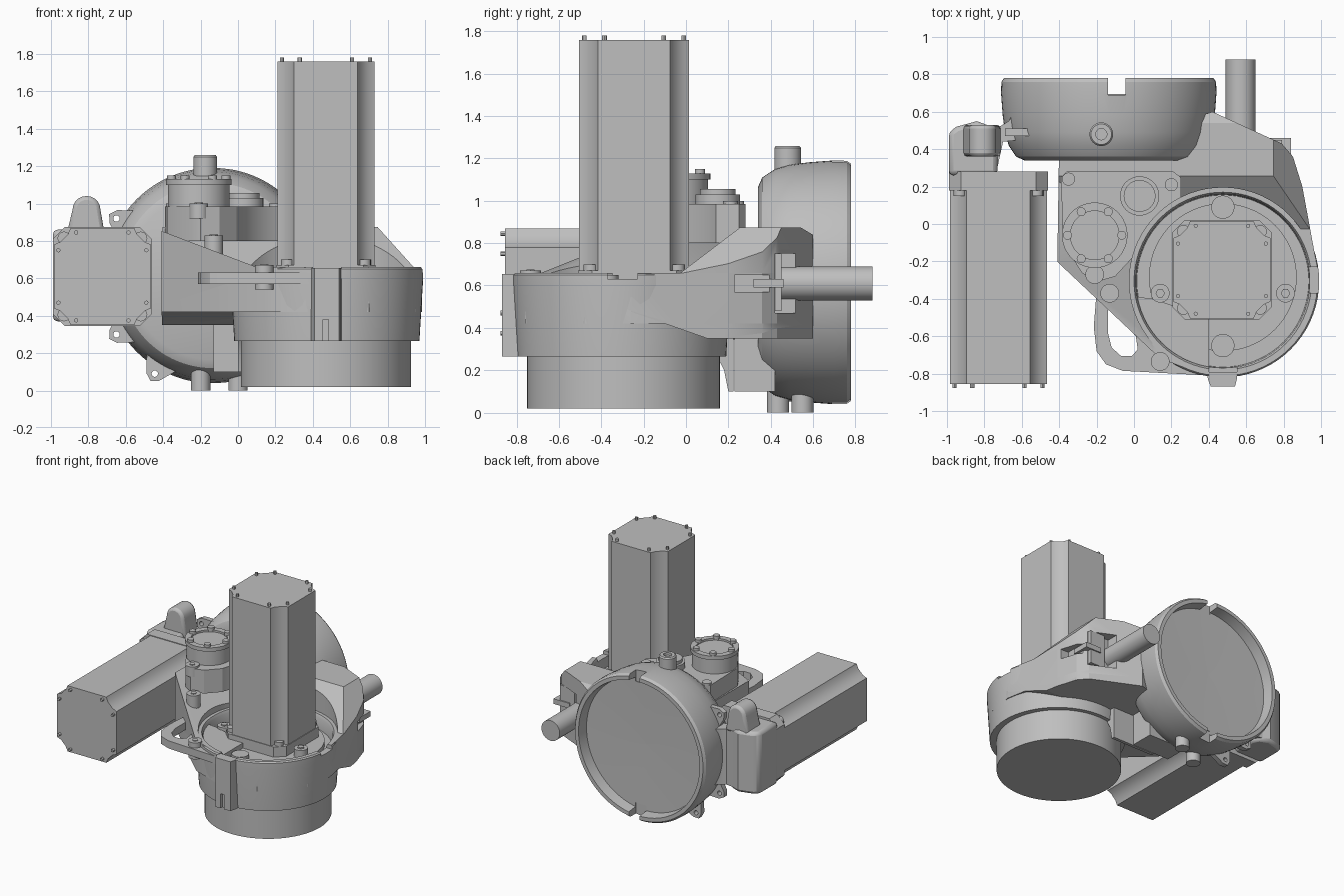
import bpy, bmesh, math
from mathutils import Vector, Matrix

old = bpy.data.objects.get("Cube")
if old:
    bpy.data.objects.remove(old, do_unlink=True)

grey = bpy.data.materials.new("machine_grey")
grey.use_nodes = True
colour = (0.52, 0.52, 0.52, 1)
grey.diffuse_color = colour
grey.node_tree.nodes["Principled BSDF"].inputs["Base Color"].default_value = colour

parts = []
AXES = {"z": lambda a, b, h: (a, b, h),
        "y": lambda a, b, h: (a, h, b),
        "x": lambda a, b, h: (h, a, b)}


def finish(name, bm):
    bmesh.ops.recalc_face_normals(bm, faces=bm.faces)
    mesh = bpy.data.meshes.new(name)
    bm.to_mesh(mesh)
    bm.free()
    mesh.materials.append(grey)
    obj = bpy.data.objects.new(name, mesh)
    bpy.context.collection.objects.link(obj)
    parts.append(obj)
    return obj


def prism(name, points, low, high, axis="z", trims=()):
    """Extruded outline; each trim plane (point, outward normal) slices it."""
    bm = bmesh.new()
    put = AXES[axis]
    face = bm.faces.new([bm.verts.new(put(a, b, low)) for a, b in points])
    new = bmesh.ops.extrude_face_region(bm, geom=[face])["geom"]
    bmesh.ops.translate(bm, vec=Vector(put(0, 0, high - low)),
                        verts=[v for v in new if isinstance(v, bmesh.types.BMVert)])
    for point, normal in trims:
        bmesh.ops.bisect_plane(bm, geom=bm.verts[:] + bm.edges[:] + bm.faces[:],
                               plane_co=point, plane_no=normal, clear_outer=True)
        bmesh.ops.holes_fill(bm, edges=[e for e in bm.edges if e.is_boundary])
    return finish(name, bm)


def circle(a, b, r, n=32):
    return [(a + r * math.cos(2 * math.pi * i / n), b + r * math.sin(2 * math.pi * i / n))
            for i in range(n)]


def cyl(name, a, b, r, low, high, axis="z", n=32):
    return prism(name, circle(a, b, r, n), low, high, axis)


def box(name, x, y, z):
    return prism(name, [(x[0], y[0]), (x[1], y[0]), (x[1], y[1]), (x[0], y[1])], *z)


def lathe(name, profile, a, b, axis, n=72):
    """Closed solid from (radius, height) pairs."""
    bm = bmesh.new()
    put = AXES[axis]
    rings = [[bm.verts.new(put(p, q, h)) for p, q in circle(a, b, r, n)] for r, h in profile]
    for low, high in zip(rings, rings[1:]):
        for i in range(n):
            j = (i + 1) % n
            bm.faces.new((low[i], low[j], high[j], high[i]))
    bm.faces.new(rings[0])
    bm.faces.new(rings[-1])
    return finish(name, bm)


def combine(obj, *others, operation="DIFFERENCE"):
    for c in others:
        mod = obj.modifiers.new("combine", "BOOLEAN")
        mod.operation, mod.solver, mod.object = operation, "EXACT", c
        bpy.context.view_layer.objects.active = obj
        bpy.ops.object.modifier_apply(modifier=mod.name)


def discard(*cutters):
    for c in cutters:
        parts.remove(c)
        bpy.data.objects.remove(c, do_unlink=True)


def bevel(obj, width):
    mod = obj.modifiers.new("bevel", "BEVEL")
    mod.width, mod.segments, mod.limit_method = width, 2, "ANGLE"
    mod.angle_limit = math.radians(40)


CX, CY = 0.475, -0.305   # turntable axis
DX, DZ = -0.135, 0.615   # rear disc axis

# Turntable drum and the ring housing with its open bowl
cyl("base_drum", 0.47, -0.295, 0.455, 0.02, 0.3, n=72)
ring = lathe("ring_housing", [(0.495, 0.265), (0.515, 0.6), (0.515, 0.65), (0.507, 0.66),
                              (0.475, 0.66), (0.465, 0.64), (0.46, 0.55)], CX, CY, "z")
notches = [box("notch_cutter", (0.4, 0.55), (-0.95, -0.7), (0.63, 0.8)),
           box("notch_cutter", (0.85, 1.1), (-0.37, -0.23), (0.63, 0.8))]
combine(ring, *notches)
cyl("bowl_disc", CX, CY + 0.02, 0.395, 0.5, 0.59, n=72)
for y in (0.09, -0.65):
    cyl("bowl_port", CX, y, 0.062, 0.55, 0.62)
for x in (0.14, 0.81):
    cyl("bowl_bolt", x, -0.37, 0.05, 0.55, 0.65)
    cyl("bowl_bolt_head", x, -0.37, 0.025, 0.65, 0.66, n=6)

# Front rib with its slot
rib = prism("front_rib", [(0.39, -0.79), (0.395, -0.83), (0.41, -0.868), (0.54, -0.868),
                          (0.55, -0.83), (0.555, -0.79)], 0.265, 0.655)
slot = box("slot_cutter", (0.455, 0.485), (-0.95, -0.845), (0.2, 0.38))
combine(rib, slot)
discard(slot)

# Arm body: rim-height slab plus left and right wings with sloped tops
outline = [(-0.4, 0.45), (-0.41, -0.2), (-0.37, -0.24), (0.14, -0.72), (0.36, -0.8),
           (0.7, -0.76), (0.95, -0.48), (0.985, -0.26), (0.9, 0.2), (0.85, 0.36),
           (0.79, 0.43), (0.42, 0.6), (0.1, 0.5)]
underside = ((0, -0.1, 0.42), (0, -0.35, -1))
side_chamfer = ((0.75, 0, 0.87), (0.2, 0, 0.18))
back_chamfer = ((0, 0.54, 0.875), (0, 0.6, 1))
body = prism("arm_body", outline, 0.42, 0.66)
wings = [prism("wing", outline, 0.35, 0.875, trims=[
    slope, underside, side_chamfer, back_chamfer]) for slope in (
        ((0.1, 0, 0.66), (0.38, 0, 1)), ((0, 0, 0.68), (0, -0.76, 1)))]
combine(body, *wings, operation="UNION")
bowl = cyl("bowl_cutter", CX, CY, 0.5, 0.55, 1.4, n=72)
pocket = box("pocket_cutter", (0.6, 0.95), (0.42, 0.7), (0.47, 0.75))
groove = box("groove_cutter", (0.82, 1), (0.23, 0.5), (0.57, 0.65))
combine(body, bowl, pocket, groove, notches[1])
discard(pocket, groove, *wings, *notches)

# Gear case on the arm, its flange and cover disc
case = prism("gear_case", [(-0.39, 0.25), (-0.36, 0.28), (0.21, 0.28), (0.25, 0.25), (0.25, 0.1),
                           (-0.1, -0.28), (-0.2, -0.31), (-0.28, -0.26), (-0.38, -0.1)], 0.8, 0.985)
combine(case, bowl)
discard(bowl)
lathe("gear_flange", [(0.165, 0.97), (0.165, 1.1), (0.175, 1.1), (0.175, 1.13), (0.13, 1.13),
                      (0.13, 1.115)], -0.21, -0.06, "z", 48)
for x, y in circle(-0.21, -0.06, 0.145, 6):
    cyl("flange_bolt", x, y, 0.024, 1.12, 1.15, n=16)
cyl("cover_disc", 0.03, 0.15, 0.105, 0.97, 1.03)
cyl("cover_cap", 0.03, 0.15, 0.085, 1.03, 1.055)
for x, y in ((-0.35, 0.24), (0.2, 0.21)):
    cyl("case_screw", x, y, 0.035, 0.97, 1.0, n=20)

# Lifting posts
for x, y, low, high in ((-0.21, -0.27, 0.92, 1.0), (-0.13, -0.37, 0.7, 0.83),
                        (0.14, -0.735, 0.54, 0.67)):
    cyl("post", x, y, 0.05, low, high, n=24)
    cyl("post_socket", x, y, 0.022, high, high + 0.005, n=6)

# Side handle
handle = prism("side_handle", [(0.1, -0.4), (-0.2, -0.36), (-0.215, -0.55), (-0.2, -0.68),
                               (-0.15, -0.75), (-0.06, -0.785), (0.4, -0.81), (0.4, -0.5)], 0.57, 0.63)
hole = prism("handle_cutter", [(-0.14, -0.42), (-0.14, -0.58), (-0.12, -0.66), (-0.07, -0.705),
                               (-0.01, -0.705), (0.02, -0.67), (0.01, -0.6)], 0.5, 0.7)
combine(handle, hole)
discard(hole)

# Rear disc with recessed face and notched rim
disc = lathe("rear_disc", [(0.45, 0.34), (0.495, 0.36), (0.535, 0.42), (0.555, 0.49), (0.567, 0.58),
                           (0.576, 0.7), (0.574, 0.76), (0.56, 0.78), (0.53, 0.78),
                           (0.52, 0.695), (0.01, 0.685)], DX, DZ, "y", 96)
rim_cutters = [box("rim_cutter", (-0.14, -0.045), (0.69, 0.9),
                   (DZ + s * 0.55 - 0.07, DZ + s * 0.55 + 0.07)) for s in (1, -1)]
combine(disc, *rim_cutters)
discard(*rim_cutters)

# Disc ports and feet
lathe("top_port", [(0.063, 1.0), (0.063, 1.25), (0.055, 1.26), (0.03, 1.26), (0.03, 1.24)],
      -0.175, 0.48, "z", 32)
cyl("foot", -0.2, 0.435, 0.052, 0.0, 0.25)
cyl("foot", 0.0, 0.55, 0.052, 0.0, 0.25)

# Bolt ears around the disc
for x, z in ((-0.65, 0.92), (-0.65, 0.3), (-0.445, 0.09)):
    out = Vector((x - DX, z - DZ)).normalized()
    side = Vector((-out.y, out.x))
    tip = Vector((x, z))
    ear = prism("disc_ear", [tuple(tip + out * o + side * s) for o, s in (
        (-0.14, -0.13), (0.02, -0.04), (0.045, 0), (0.02, 0.04), (-0.14, 0.13))], 0.47, 0.51, "y")
    eye = cyl("ear_cutter", x, z, 0.017, 0.4, 0.6, "y", 16)
    combine(ear, eye)
    discard(eye)

# Underside bracket joining arm and disc
prism("under_bracket", [(0.23, 0.4), (0.23, 0.1), (0.42, 0.1), (0.42, 0.4)], -0.13, 0.2, "x")
prism("under_rib", [(-0.1, 0.43), (0.08, 0.36), (0.14, 0.28), (0.18, 0.2), (0.2, 0.1),
                    (0.225, 0.1), (0.225, 0.4)], 0.0, 0.38, "x")

# Outlet pipe and cable clip
cyl("outlet_pipe", 0.57, 0.61, 0.08, 0.4, 0.88, "y", 40)
box("clip_plate", (0.66, 0.79), (0.415, 0.45), (0.48, 0.75))
box("clip_tongue", (0.7, 0.84), (0.32, 0.46), (0.59, 0.63))


# Motors: square section with stepped corners, mounting flange and end bolts
def motor(name, a, b, start, end, axis):
    quarter = [(0.26, -0.17), (0.26, 0.17), (0.225, 0.185), (0.185, 0.225)]
    section = []
    for k in range(4):
        turn = Matrix.Rotation(k * math.pi / 2, 2)
        section += [tuple(turn @ Vector(p) + Vector((a, b))) for p in quarter]
    prism(name + "_body", section, start, end, axis)
    step = math.copysign(1, end - start)
    h, c = 0.265, 0.2
    octagon = [(a + p, b + q) for p, q in ((h, -c), (h, c), (c, h), (-c, h),
                                           (-h, c), (-h, -c), (-c, -h), (c, -h))]
    prism(name + "_flange", octagon, start, start + step * 0.1, axis)
    for p in (-1, 1):
        for q in (-1, 1):
            cyl(name + "_flange_bolt", a + p * 0.205, b + q * 0.205, 0.035,
                start, start + step * 0.13, axis, 16)
            for u, v in ((0.235, 0.14), (0.14, 0.235)):
                cyl(name + "_end_bolt", a + p * u, b + q * v, 0.011, end, end + step * 0.022, axis, 12)


motor("upright_motor", 0.47, -0.245, 0.57, 1.76, "z")
motor("side_motor", -0.725, 0.61, 0.28, -0.855, "y")

# Side motor rear cover, neck into the disc and domed cap
cover = prism("motor_cover", [(-0.99, 0.26), (-0.99, 0.49), (-0.95, 0.52), (-0.84, 0.55),
                              (-0.76, 0.52), (-0.73, 0.46), (-0.73, 0.26)], 0.37, 0.86)
bevel(cover, 0.025)
prism("cover_neck", [(-0.8, 0.28), (-0.8, 0.53), (-0.72, 0.52), (-0.67, 0.55), (-0.64, 0.6),
                     (-0.5, 0.6), (-0.5, 0.46), (-0.7, 0.44), (-0.735, 0.28)], 0.39, 0.83)
dome = [(-0.92, 0.82)] + [(-0.81 + 0.075 * math.cos(t), 0.965 + 0.075 * math.sin(t))
                          for t in [math.pi * (1 - i / 10) for i in range(11)]] + [(-0.71, 0.82)]
bevel(prism("cover_dome", dome, 0.36, 0.53, "y"), 0.02)

# Smooth the round surfaces, keep hard edges sharp
for obj in bpy.context.view_layer.objects:
    obj.select_set(obj in parts)
bpy.context.view_layer.objects.active = parts[0]
bpy.ops.object.shade_smooth_by_angle(angle=math.radians(30))
